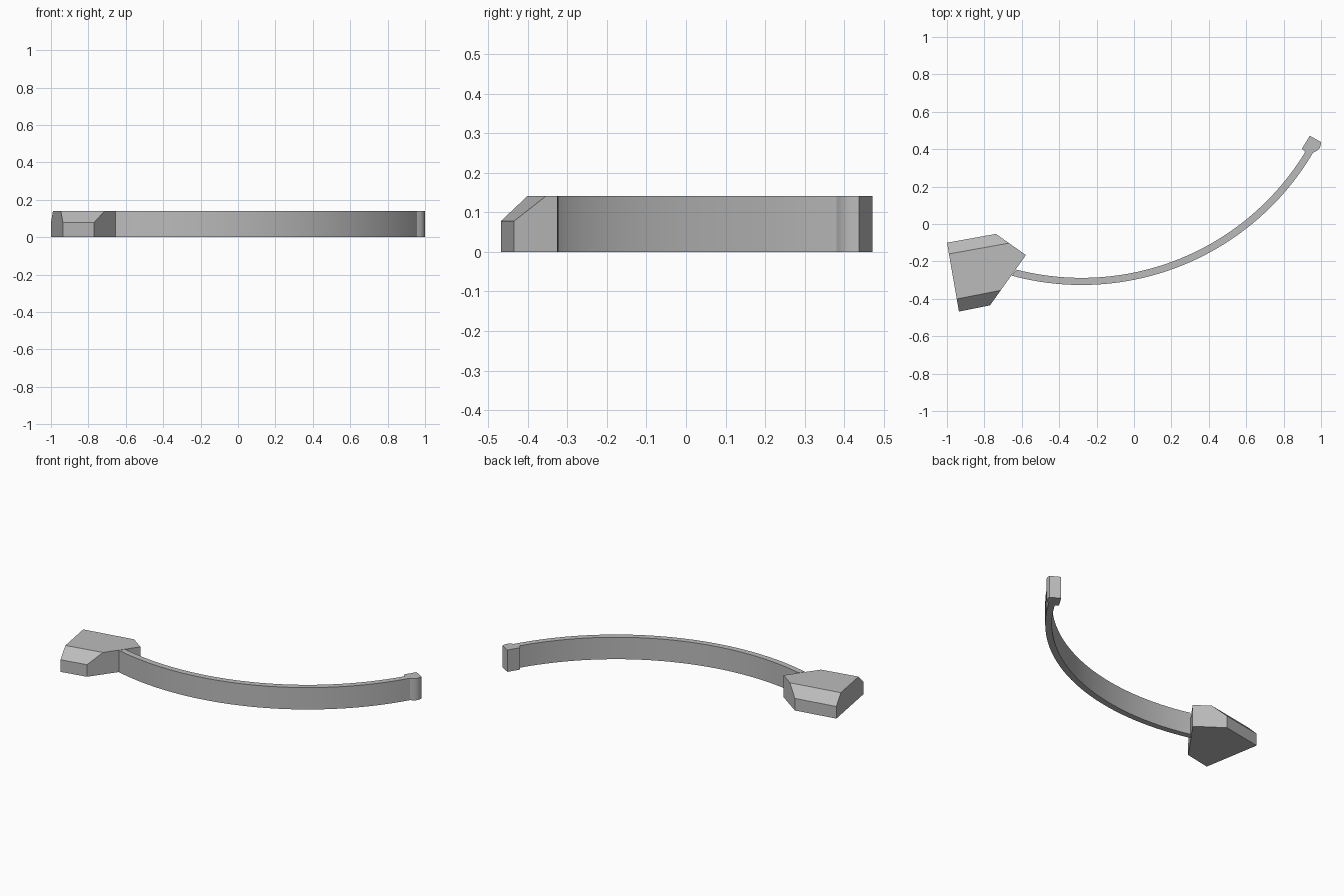
import bpy, bmesh, math
from mathutils import Vector

if "Cube" in bpy.data.objects:
    bpy.data.objects.remove(bpy.data.objects["Cube"], do_unlink=True)

HEIGHT, LEDGE = 0.141, 0.078

grey = bpy.data.materials.new("plain grey")
grey.use_nodes = True
grey.diffuse_color = (0.5, 0.5, 0.5, 1)
grey.node_tree.nodes["Principled BSDF"].inputs["Base Color"].default_value = (0.5, 0.5, 0.5, 1)


def prism(name, outline, chamfers=()):
    """Extrude a plan outline to HEIGHT, then slice off sloped edges."""
    bm = bmesh.new()
    base = bm.faces.new([bm.verts.new((x, y, 0)) for x, y in outline])
    top = bmesh.ops.extrude_face_region(bm, geom=[base])["geom"]
    bmesh.ops.translate(bm, vec=(0, 0, HEIGHT),
                        verts=[v for v in top if isinstance(v, bmesh.types.BMVert)])
    for low_a, low_b, high in chamfers:
        a = Vector((*low_a, LEDGE))
        normal = (Vector((*low_b, LEDGE)) - a).cross(Vector((*high, HEIGHT)) - a)
        if normal.z < 0:
            normal.negate()
        cut = bmesh.ops.bisect_plane(bm, geom=bm.verts[:] + bm.edges[:] + bm.faces[:],
                                     plane_co=a, plane_no=normal, dist=1e-5, clear_outer=True)
        edges = [e for e in cut["geom_cut"] if isinstance(e, bmesh.types.BMEdge)]
        bmesh.ops.holes_fill(bm, edges=[e for e in edges if e.is_boundary])
    bmesh.ops.recalc_face_normals(bm, faces=bm.faces)
    mesh = bpy.data.meshes.new(name)
    bm.to_mesh(mesh)
    bm.free()
    mesh.materials.append(grey)
    obj = bpy.data.objects.new(name, mesh)
    bpy.context.collection.objects.link(obj)
    return obj


# Chunky five-sided head with sloped front and back edges
back_right, back_left = (-1.0, -0.10), (-0.738, -0.053)
front_right, front_left = (-0.936, -0.468), (-0.77, -0.435)
prism("head_block",
      [back_right, back_left, (-0.578, -0.166), front_left, front_right],
      [(front_right, front_left, (-0.947, -0.401)),
       (back_right, back_left, (-0.99, -0.16))])


# Curved band: two concentric arcs joined into one outline
def arc(radius, x_start, x_end, steps=48):
    cx, cy = -0.28, 1.11
    a, b = (math.asin((x - cx) / radius) for x in (x_start, x_end))
    angles = [a + (b - a) * i / steps for i in range(steps + 1)]
    return [(cx + radius * math.sin(t), cy - radius * math.cos(t)) for t in angles]


outer = arc(1.436, -0.654, 0.957)
inner = arc(1.398, -0.628, 0.915)
band = prism("curved_band", outer + inner[::-1])

# Small hooked catch at the far end
hook = prism("end_catch", [outer[-1], (0.978, 0.391), (0.992, 0.404), (0.998, 0.42),
                           (1.0, 0.438), (0.94, 0.472), (0.898, 0.403), inner[-1]])

# Smooth the curved walls, keep the corners sharp
for obj in (band, hook):
    bpy.ops.object.select_all(action="DESELECT")
    obj.select_set(True)
    bpy.context.view_layer.objects.active = obj
    bpy.ops.object.shade_smooth_by_angle(angle=math.radians(28))
